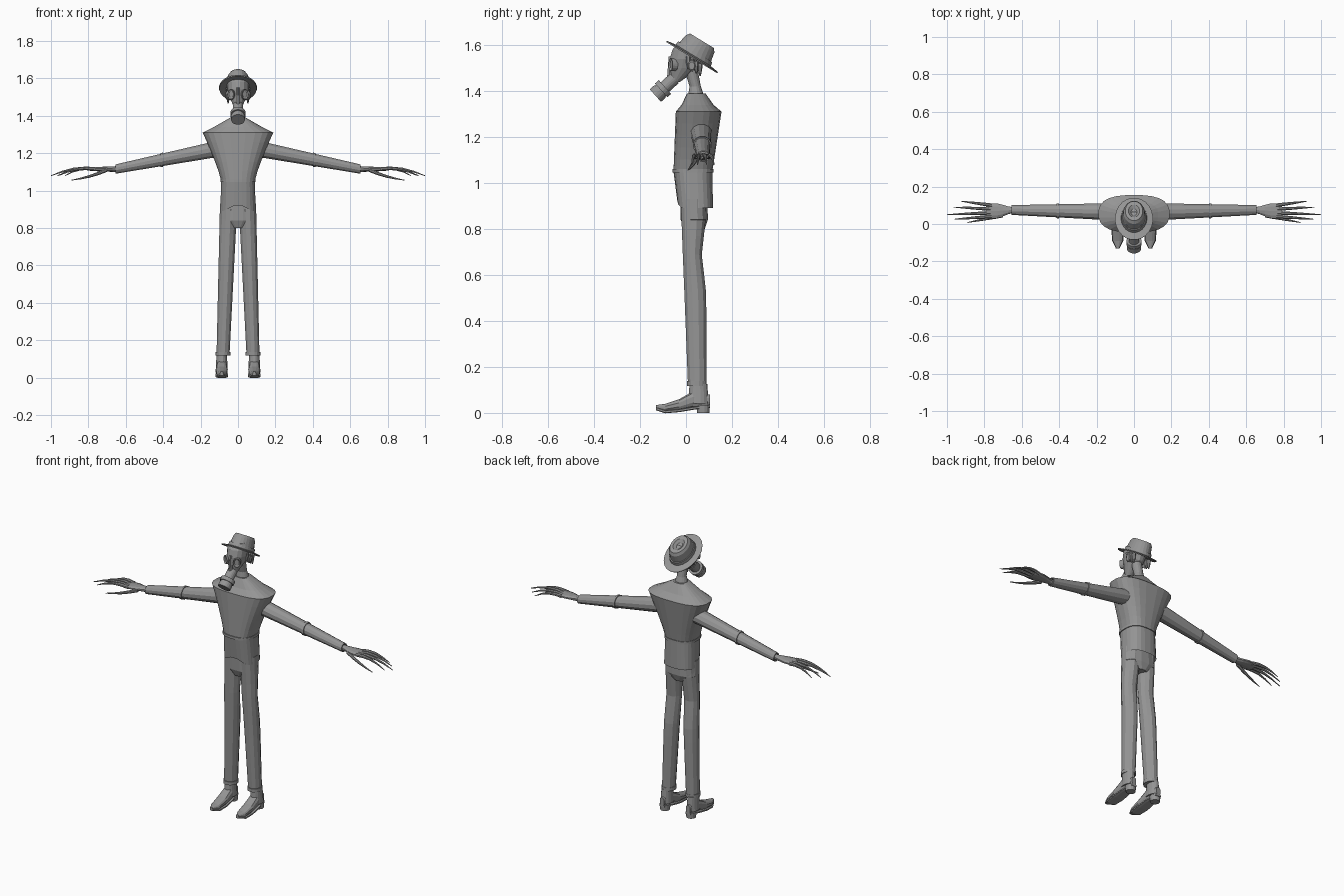
import bpy, bmesh
from math import sin, cos, pi, exp, copysign
from mathutils import Vector

if "Cube" in bpy.data.objects:
    bpy.data.objects.remove(bpy.data.objects["Cube"], do_unlink=True)

grey = bpy.data.materials.new("plain grey")
grey.use_nodes = True
grey.diffuse_color = (.3, .3, .3, 1)
grey.node_tree.nodes["Principled BSDF"].inputs["Base Color"].default_value = grey.diffuse_color

X, Y, Z = Vector((1, 0, 0)), Vector((0, 1, 0)), Vector((0, 0, 1))


def steps(count):
    """Evenly spaced fractions from zero to one."""
    return [i / count for i in range(count + 1)]


def mix(start, end, t):
    return start + (end - start) * t


def loft(name, rings, sides=12, power=1, adjust=None):
    """Skin a run of oval rings, each (centre, half axis, half axis)."""
    bm = bmesh.new()
    loops = []
    for centre, u, v in rings:
        loop = []
        for i in range(sides):
            angle = 2 * pi * (i + .5) / sides
            c, s = cos(angle), sin(angle)
            offset = u * copysign(abs(c) ** power, c) + v * copysign(abs(s) ** power, s)
            loop.append(bm.verts.new(Vector(centre) + offset))
        loops.append(loop)
    for lower, upper in zip(loops, loops[1:]):
        for i in range(sides):
            j = (i + 1) % sides
            bm.faces.new((lower[i], lower[j], upper[j], upper[i]))
    bm.faces.new(reversed(loops[0]))
    bm.faces.new(loops[-1])
    if adjust:
        for vert in bm.verts:
            adjust(vert.co)
    bmesh.ops.recalc_face_normals(bm, faces=bm.faces)
    mesh = bpy.data.meshes.new(name)
    bm.to_mesh(mesh)
    bm.free()
    mesh.materials.append(grey)
    bpy.context.collection.objects.link(bpy.data.objects.new(name, mesh))


def turned(name, base, axis, across, rows, squash=1, sides=16):
    """Turn rows of (distance along axis, radius) into an oval part."""
    axis = Vector(axis).normalized()
    other = axis.cross(across).normalized() * squash
    loft(name, [(Vector(base) + axis * d, across * r, other * r) for d, r in rows], sides)


def upright(name, rows, sides=16, power=1, adjust=None):
    """Stack rows of (y, z, half width, half depth) on the centre line."""
    loft(name, [((0, y, z), X * w, Y * d) for y, z, w, d in rows], sides, power, adjust)


def hem_notch(co):
    """Raise the front of the hem into an inverted V."""
    if co.z < .94 and co.y < .03:
        co.z += .04 * max(0, 1 - abs(co.x) / .08)


# Jacket: straight skirt, chest widening to the shoulders, slope to the neck
skirt = [(.04, .93, .085, .066), (.04, .89, .096, .078)]
chest = [(mix(.03, .055, t), mix(1.05, 1.31, t), mix(.09, .19, t ** 1.2), mix(.085, .1, t))
         for t in steps(5)]
collar = [(.05, 1.34, .13, .07), (.045, 1.39, .042, .04)]
upright("jacket", skirt + chest + collar, 24, .75, hem_notch)
upright("belt", [(.03, z, .095, .09) for z in (1.045, 1.06)], 24, .75)

# Trouser seat
upright("trouser_seat", [(.037, .8, .04, .045), (.036, .84, .1, .06), (.034, .95, .09, .06)], power=.8)

# Neck and masked head
upright("neck", [(.045, 1.36, .045, .04), (.04, 1.42, .027, .025), (.02, 1.5, .03, .03)])
upright("head", [(-.045, 1.44, .02, .02), (-.006, 1.5, .046, .066), (.004, 1.54, .058, .076),
                 (.01, 1.58, .06, .07), (.015, 1.61, .046, .05)])
turned("mask_nose_ridge", (0, -.065, 1.45), Z, X, [(0, .014), (.1, .008)], 1.4, 8)

# Breathing filter: pipe, wide ring, groove and end cap
nozzle = Vector((0, -.05, 1.455))
forward = Vector((0, -.74, -.67))
for part, start, end, radius in (("pipe", 0, .06, .028), ("ring", .056, .078, .041),
                                 ("groove", .07, .09, .034), ("cap", .085, .112, .037)):
    turned("mask_filter_" + part, nozzle, forward, X, [(start, radius), (end, radius)], sides=20)

# Tilted hat: brim, creased crown and band
hat_base, hat_axis = (0, .028, 1.55), (0, .52, .85)
hat_parts = {
    "hat_brim": [(0, .06), (-.006, .1), (0, .102), (.007, .066)],
    "hat_crown": [(0, .066), (.065, .056), (.08, .047), (.08, .03), (.068, .016)],
    "hat_band": [(.004, .07), (.024, .067)],
}
for part, rows in hat_parts.items():
    turned(part, hat_base, hat_axis, X, rows, 1.3, 24)


def sleeve_ring(side, t, extra=0):
    """Ring at fraction t of the straight, tapering arm."""
    centre = (side * mix(.1, .656, t), mix(.065, .075, t), mix(1.225, 1.115, t))
    radius = mix(.048, .027, t) + extra
    return centre, Y * radius, Z * radius * .95


def palm_ring(side, t):
    """Ring of the flat palm, widest near the knuckles."""
    centre = (side * mix(.64, .79, t), mix(.075, .067, t), 1.115)
    return centre, Y * (.016 + .027 * sin(t * 2.2) ** 2), Z * mix(.016, .01, t)


def finger(name, side, base, tip, arch):
    """Arched digit tapering from base to tip."""
    rings = []
    for t in steps(4):
        centre = Vector(base).lerp(Vector(tip), t) + Z * arch * sin(pi * t)
        centre.x *= side
        radius = mix(.011, .002, t ** 1.5)
        rings.append((centre, Y * radius, Z * radius))
    loft(name, rings, 8)


def leg_ring(side, t):
    """Trouser ring: straight front, back hollowed under the seat."""
    front = mix(-.025, .007, t)
    back = .09 - .02 * exp(-(8 * (t - .3)) ** 2)
    centre = (side * mix(.05, .08, t), (front + back) / 2, mix(.93, .125, t))
    return centre, X * mix(.048, .036, t), Y * (back - front) / 2


shoe_profile = [(.105, .03, .08, .015), (.03, .02, .095, .03), (-.03, .01, .06, .033),
                (-.09, .005, .04, .028), (-.13, .018, .034, .008)]
finger_spread = {"little": (.1, .925, .122), "ring": (.08, .965, .09),
                 "middle": (.06, 1, .05), "index": (.04, .96, .026)}

for side, word in ((1, "left_"), (-1, "right_")):
    # Goggle, ear and locks of hair
    turned(word + "goggle", (side * .027, -.045, 1.515), (side * .45, -.87, 0), Z,
           [(0, .028), (.025, .026), (.02, .018)], .75)
    turned(word + "ear", (side * .048, .025, 1.51), X * side, Z,
           [(0, .02), (.014, .024), (.018, .018)], .7, 10)
    for k in range(4):
        root = (side * .053, .01 + .017 * k, 1.55 - .01 * k)
        turned(word + "hair_lock", root, -Z, X, [(0, .012), (.03, .009), (.055, .003)], sides=6)

    # Sleeve with elbow band and open cuff
    sleeve = [sleeve_ring(side, t) for t in steps(4)]
    cuff_lining = [sleeve_ring(side, t, -.006) for t in (1, .97)]
    loft(word + "sleeve", sleeve + cuff_lining)
    loft(word + "elbow_band", [sleeve_ring(side, t, .005) for t in (.54, .565)])

    # Hand with long fingers
    loft(word + "palm", [palm_ring(side, t) for t in steps(5)], 10)
    for label, (root_y, tip_x, tip_y) in finger_spread.items():
        finger(word + label + "_finger", side, (.76, root_y, 1.115), (tip_x, tip_y, 1.08), .018)
    finger(word + "thumb", side, (.7, .045, 1.11), (.89, .008, 1.056), -.007)

    # Trouser leg and turned cuff
    loft(word + "trouser_leg", [leg_ring(side, t) for t in steps(10)])
    turned(word + "trouser_cuff", (side * .08, .047, .118), Z, X, [(0, .04), (.02, .04)], 1.1)

    # Pointed shoe: ankle, upper, sole and heel
    foot = X * side * .087
    turned(word + "shoe_ankle", foot + Vector((0, .054, .04)), Z, X, [(0, .033), (.085, .028)], 1.4)
    loft(word + "shoe_upper", [(foot + Y * y + Z * (low + top) / 2, X * w, Z * (top - low) / 2)
                               for y, low, top, w in shoe_profile], power=.8)
    loft(word + "shoe_sole", [(foot + Y * y + Z * low, X * (w + .003), Z * .007)
                              for y, low, top, w in shoe_profile], 8, .6)
    turned(word + "shoe_heel", foot + Y * .075, Z, X, [(0, .027), (.035, .03)])
